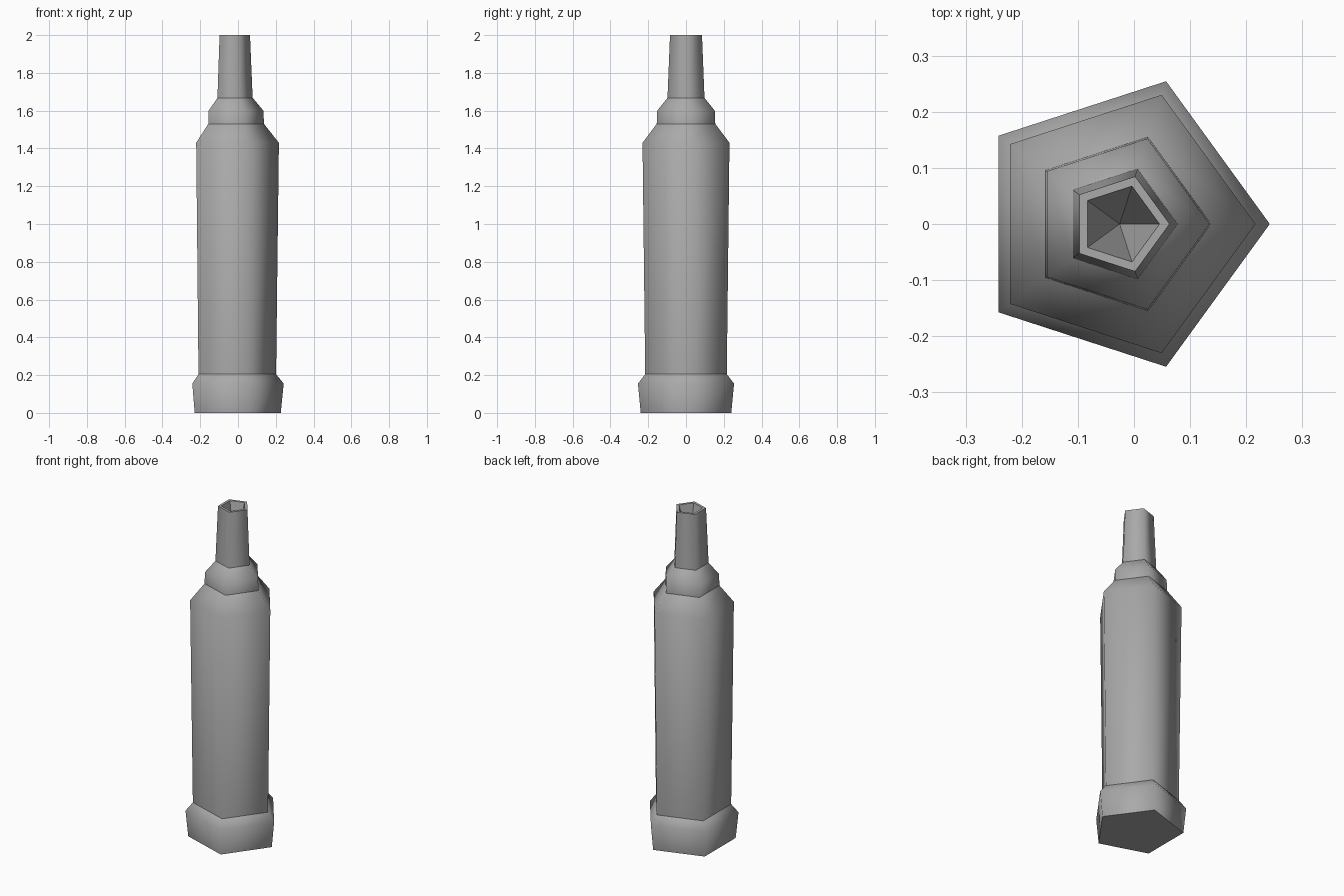
import bpy
import bmesh
from math import cos, sin, tau

SIDES = 5
AXIS_X = -0.0255  # centres the pentagon's uneven width on x = 0

cube = bpy.data.objects.get("Cube")
if cube:
    bpy.data.objects.remove(cube, do_unlink=True)

grey = bpy.data.materials.new("plain grey")
grey.use_nodes = True
colour = (0.4, 0.4, 0.4, 1)
grey.diffuse_color = colour
grey.node_tree.nodes["Principled BSDF"].inputs["Base Color"].default_value = colour


def pentagon_part(name, profile, smooth=True, floor=False):
    """Sweep (radius, height) points around the axis; radius 0 makes a tip."""
    bm = bmesh.new()
    rings = []
    for radius, z in profile:
        count = SIDES if radius else 1
        rings.append([bm.verts.new((AXIS_X + radius * cos(tau * i / SIDES),
                                    radius * sin(tau * i / SIDES), z))
                      for i in range(count)])
    for low, high in zip(rings, rings[1:]):
        for i in range(SIDES):
            j = (i + 1) % SIDES
            if len(high) == 1:
                corners = (low[i], low[j], high[0])
            else:
                corners = (low[i], low[j], high[j], high[i])
            bm.faces.new(corners).smooth = smooth
    if floor:
        cap = bm.faces.new(list(reversed(rings[0])))
        for edge in cap.edges:
            edge.smooth = False
    mesh = bpy.data.meshes.new(name)
    bm.to_mesh(mesh)
    bm.free()
    mesh.materials.append(grey)
    part = bpy.data.objects.new(name, mesh)
    bpy.context.collection.objects.link(part)
    return part


# Sections meet at crisp seams; each is softly shaded within itself
pentagon_part("base", [(0.252, 0), (0.2675, 0.155), (0.227, 0.205)], floor=True)
pentagon_part("body", [(0.227, 0.205), (0.242, 1.43), (0.163, 1.53)])
pentagon_part("collar", [(0.163, 1.53), (0.16, 1.6), (0.103, 1.668)])
pentagon_part("nozzle", [(0.103, 1.668), (0.089, 2)])

# Flat rim around a pointed hollow
pentagon_part("nozzle_rim", [(0.089, 2), (0.071, 2)], smooth=False)
pentagon_part("nozzle_hollow", [(0.071, 2), (0, 1.72)], smooth=False)
